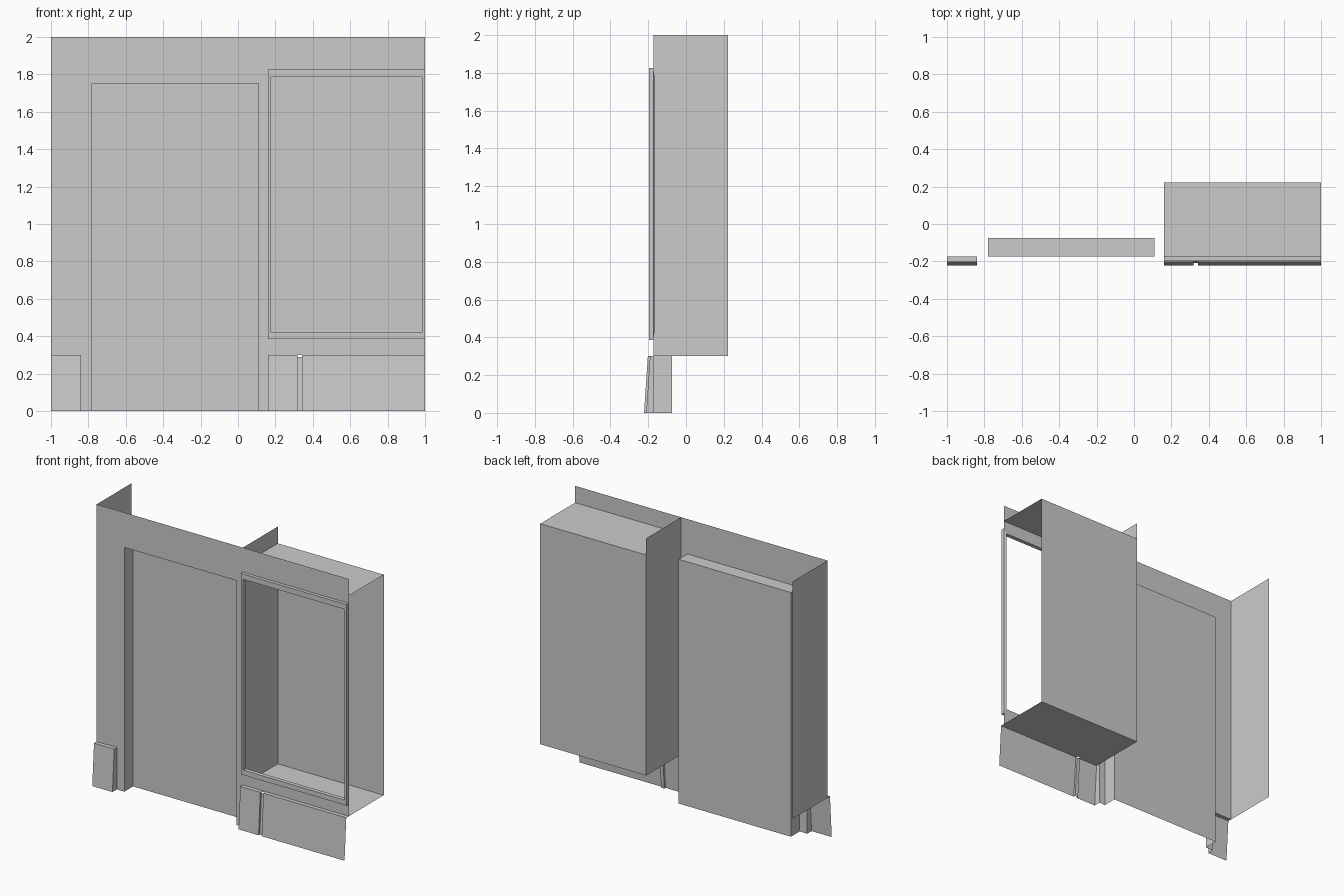
import bpy
from mathutils import Vector

if "Cube" in bpy.data.objects:
    bpy.data.objects.remove(bpy.data.objects["Cube"])

F, B, D = -0.173, 0.222, -0.074   # wall front, box back, door plane
DX0, DX1, DZ = -0.78, 0.11, 1.75  # door opening
WX, SK, BT = 0.16, 0.30, 1.88     # window bay left side, skirting top, bay ceiling


def build(name, polys):
    """One object from polygons given as corner lists; shared corners are merged."""
    verts, index, faces = [], {}, []
    for poly in polys:
        face = []
        for p in poly:
            key = tuple(round(c, 4) for c in p)
            if key not in index:
                index[key] = len(verts)
                verts.append(key)
            face.append(index[key])
        faces.append(face)
    me = bpy.data.meshes.new(name)
    me.from_pydata(verts, [], faces)
    me.update()
    ob = bpy.data.objects.new(name, me)
    bpy.context.collection.objects.link(ob)
    return ob


def facing(poly, direction):
    a, b, c = (Vector(p) for p in poly[:3])
    return poly if (b - a).cross(c - b).dot(Vector(direction)) > 0 else poly[::-1]


def front(x0, x1, z0, z1, y=F):
    return facing([(x0, y, z0), (x1, y, z0), (x1, y, z1), (x0, y, z1)], (0, -1, 0))


def side(x, y0, y1, z0, z1, s):
    return facing([(x, y0, z0), (x, y1, z0), (x, y1, z1), (x, y0, z1)], (s, 0, 0))


def level(z, x0, x1, y0, y1, s):
    return facing([(x0, y0, z), (x1, y0, z), (x1, y1, z), (x0, y1, z)], (0, 0, s))


# Front wall around the door and window openings
WZ0, WZ1 = 0.385, 1.825
build("front_wall", [
    front(-1, -0.84, SK, DZ), front(-0.84, DX0, 0, DZ),
    front(-1, DX1, DZ, 2), front(DX1, WX, 0, DZ), front(DX1, WX, DZ, 2),
    front(WX, 1, WZ1, 2), front(WX, 1, SK, WZ0)])

# Left return wall
build("left_side_wall", [side(-1, F, B, SK, 2, -1)])

# Recessed door with its reveals
build("door_recess", [
    front(DX0, DX1, 0, DZ, D), side(DX0, F, D, 0, DZ, 1),
    side(DX1, F, D, 0, DZ, -1), level(DZ, DX0, DX1, F, D, -1)])

# Display bay behind the window, open on the right
build("window_bay", [
    side(WX, F, B, SK, 2, 1), front(WX, 1, SK, BT, B),
    level(SK, WX, 1, F, B, 1), level(BT, WX, 1, F, B, -1)])

# Window frame: rectangular loops bridged into a ring
outer, inner = (WX, 1, WZ0, WZ1), (0.177, 0.983, 0.42, 1.787)


def loop(r, y):
    x0, x1, z0, z1 = r
    return [(x0, y, z0), (x1, y, z0), (x1, y, z1), (x0, y, z1)]


loops = [loop(outer, F), loop(outer, -0.197), loop(inner, -0.197), loop(inner, -0.168)]
ring = []
for a, b in zip(loops, loops[1:] + loops[:1]):
    for i in range(4):
        j = (i + 1) % 4
        ring.append([a[i], a[j], b[j], b[i]])
build("window_frame", ring)

# Sloping skirting panels
YT, YB = -0.202, -0.222


def slope(x0, x1, top=SK, inset=0):
    yt = YB + (YT - YB) * top / SK + inset
    return facing([(x0, YB + inset, 0), (x1, YB + inset, 0), (x1, yt, top), (x0, yt, top)], (0, -1, 0))


def cap(x, back_bottom, back_top, s):
    return facing([(x, YB, 0), (x, back_bottom, 0), (x, back_top, SK), (x, YT, SK)], (s, 0, 0))


build("left_skirting", [slope(-1, -0.84), level(SK, -1, -0.84, YT, F, 1), cap(-0.84, F, F, 1)])

G0, G1, GI = 0.318, 0.343, 0.014   # groove edges and depth
build("right_skirting", [
    slope(WX, G0), slope(G1, 1), slope(G0, G1, 0.29, GI), cap(WX, F, F, -1),
    cap(G0, YB + GI, YT + GI, 1), cap(G1, YB + GI, YT + GI, -1),
    level(SK, WX, G0, YT, F, 1), level(SK, G1, 1, YT, F, 1), level(SK, G0, G1, YT + GI, F, 1)])
